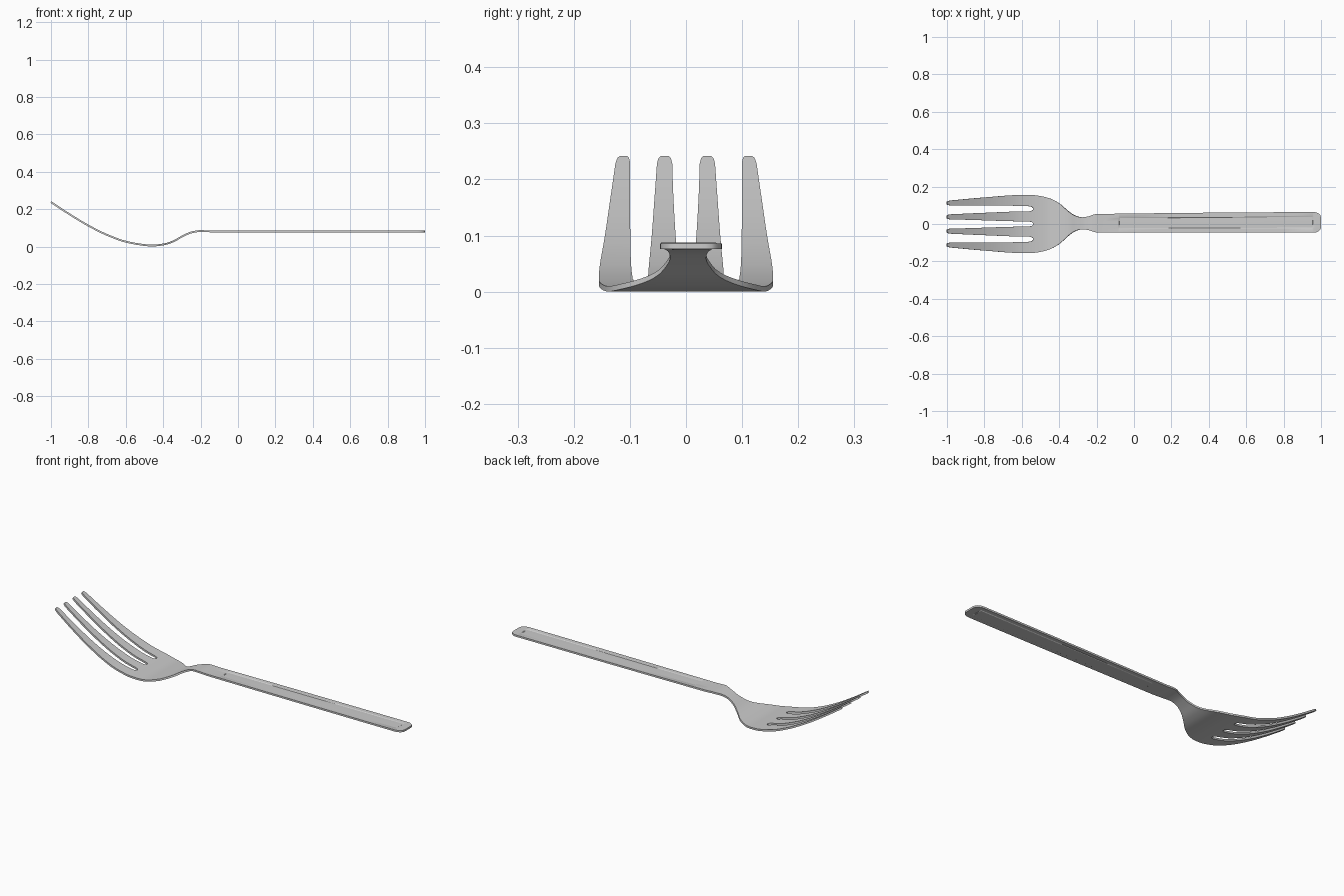
import bpy, bmesh

if "Cube" in bpy.data.objects:
    bpy.data.objects.remove(bpy.data.objects["Cube"])

def curve(table):
    """Smooth interpolation without overshoot through (x, value) points."""
    xs = [p[0] for p in table]
    vs = [p[1] for p in table]
    n = len(xs)
    d = [(vs[i+1] - vs[i]) / (xs[i+1] - xs[i]) for i in range(n - 1)]
    m = [d[0]] + [2*a*b/(a+b) if a*b > 0 else 0 for a, b in zip(d, d[1:])] + [d[-1]]

    def f(x):
        if x <= xs[0]:
            return vs[0]
        if x >= xs[-1]:
            return vs[-1]
        i = max(k for k in range(n - 1) if xs[k] <= x)
        h = xs[i+1] - xs[i]
        t = (x - xs[i]) / h
        return ((2*t**3 - 3*t**2 + 1)*vs[i] + (t**3 - 2*t**2 + t)*h*m[i]
                + (3*t**2 - 2*t**3)*vs[i+1] + (t**3 - t**2)*h*m[i+1])
    return f

# side profile, half width and sideways drift along the length
height = curve([(-1, .238), (-.9, .172), (-.8, .112), (-.7, .062), (-.6, .026), (-.5, .008),
                (-.46, .0048), (-.4, .011), (-.35, .026), (-.3, .053), (-.25, .075),
                (-.2, .083), (-.15, .081), (1, .081)])
half = curve([(-1, .124), (-.8, .142), (-.6, .155), (-.55, .155), (-.5, .149), (-.45, .136),
              (-.4, .109), (-.35, .065), (-.32, .044), (-.28, .032), (-.25, .035),
              (-.2, .049), (.96, .055), (.975, .053), (.99, .045), (.997, .037), (1, .026)])
drift = curve([(-.5, 0), (-.25, .004), (1, .009)])
# tine edges as fractions of the half width
edge1 = curve([(-1, .80), (-.8, .70), (-.54, .61), (-.2, .60)])
edge2 = curve([(-1, .41), (-.54, .44), (-.2, .54)])
edge3 = curve([(-1, .20), (-.54, .085), (-.2, .2)])
tip = curve([(-1, .5), (-.994, .82), (-.98, 1)])
slot = curve([(-.56, 1), (-.546, .75), (-.54, .4), (-.5, 1)])
ROOT = -.54

def half_row(x):
    e = [1, edge1(x), edge2(x), edge3(x)]
    for a, b in ((0, 1), (2, 3)):            # rounded tine tips
        c, k = (e[a] + e[b]) / 2, tip(x)
        e[a], e[b] = c + (e[a]-c)*k, c + (e[b]-c)*k
    c, k = (e[1] + e[2]) / 2, slot(x)        # rounded slot ends
    e[1], e[2], e[3] = c + (e[1]-c)*k, c + (e[2]-c)*k, e[3]*k
    return e

stations = [-1, -.997, -.994, -.988, -.98]
stations += [-.95 + .03*i for i in range(13)]
stations += [-.56, -.553, -.546, -.542, ROOT]
stations += [-.53 + .0125*i for i in range(29)]
stations += [-.15, -.083, -.08, .2, .5, .8, .955, .958, .967, .975, .983, .99, .994, .997, .999, 1]

bm = bmesh.new()
rows = []
for x in stations:
    e = half_row(x)
    row = []
    for i, f in enumerate([-v for v in e] + e[::-1]):
        z = height(x)
        if -.081 < x < .956 and 2 <= i <= 5:   # shallow panel on the handle
            z -= .0022
        row.append(bm.verts.new((x, drift(x) + half(x)*f, z)))
    rows.append(row)
for s in range(len(rows) - 1):
    for i in range(7):
        if i % 2 and stations[s] < ROOT - 1e-6:   # open slots between tines
            continue
        bm.faces.new((rows[s][i], rows[s+1][i], rows[s+1][i+1], rows[s][i+1]))
loose = [v for v in bm.verts if not v.link_faces]
bmesh.ops.delete(bm, geom=loose, context='VERTS')
bmesh.ops.recalc_face_normals(bm, faces=bm.faces)

mesh = bpy.data.meshes.new("fork")
bm.to_mesh(mesh)
bm.free()
fork = bpy.data.objects.new("fork", mesh)
bpy.context.collection.objects.link(fork)
bpy.context.view_layer.objects.active = fork
fork.select_set(True)

# sheet thickness
mod = fork.modifiers.new("thickness", 'SOLIDIFY')
mod.thickness = .0095
mod.offset = 0
bpy.ops.object.modifier_apply(modifier=mod.name)
bpy.ops.object.shade_smooth_by_angle(angle=.5)
